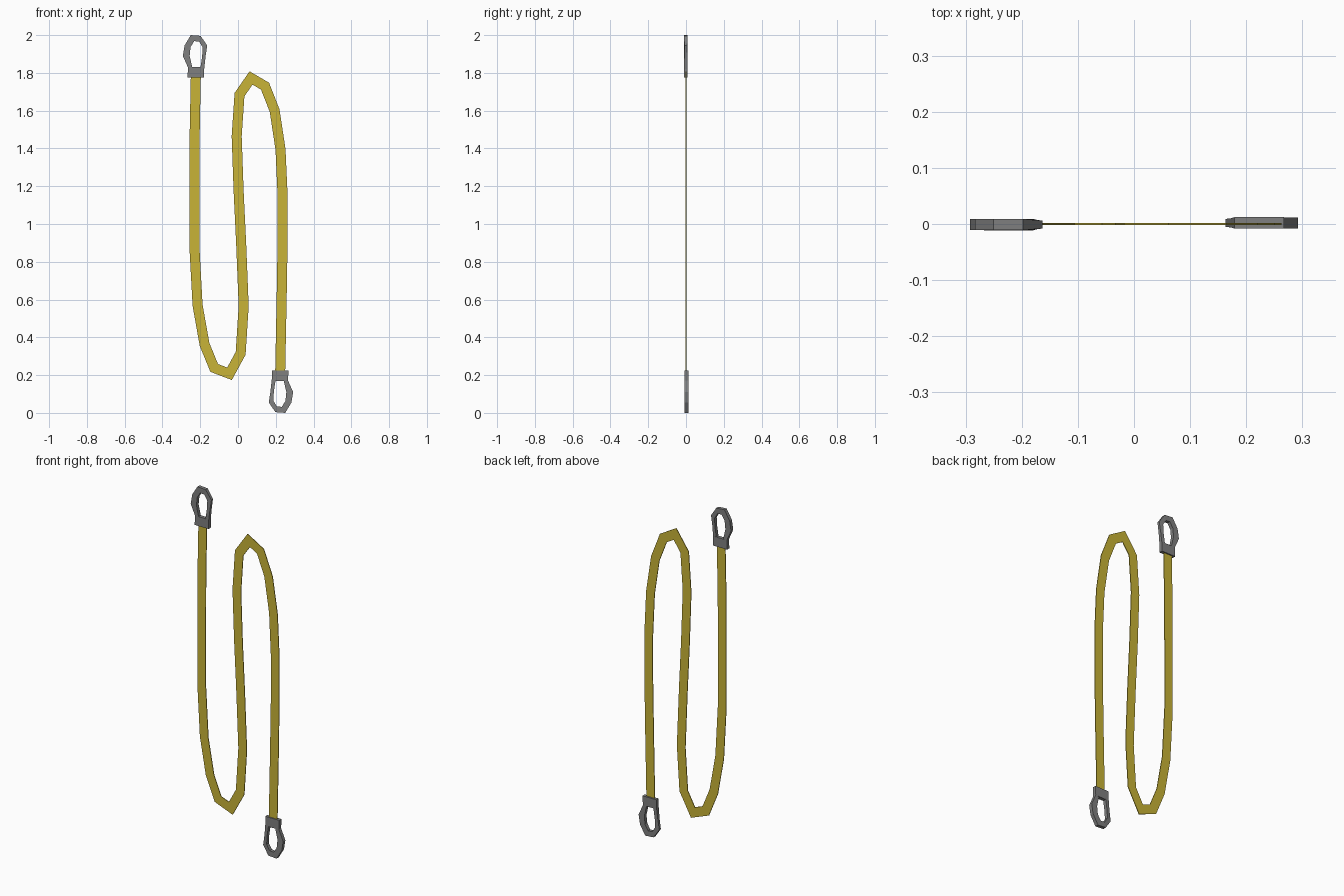
import bpy, bmesh
from mathutils import Vector

if "Cube" in bpy.data.objects:
    bpy.data.objects.remove(bpy.data.objects["Cube"])


def material(name, rgb):
    m = bpy.data.materials.new(name)
    m.diffuse_color = (*rgb, 1)
    m.use_nodes = True
    m.node_tree.nodes["Principled BSDF"].inputs["Base Color"].default_value = m.diffuse_color
    return m


yellow = material("yellow webbing", (0.58, 0.455, 0.038))
grey = material("grey metal", (0.215, 0.215, 0.215))


def band(name, left, right, depths, yc, mat):
    """Closed flat-faced band between two matching (x, z) outlines, with half depth per station."""
    bm = bmesh.new()
    rings = []
    for (lx, lz), (rx, rz), (dl, dr) in zip(left, right, depths):
        rings.append([bm.verts.new(p) for p in (
            (lx, yc - dl, lz), (rx, yc - dr, rz), (rx, yc + dr, rz), (lx, yc + dl, lz))])
    for a, b in zip(rings, rings[1:]):
        for i in range(4):
            j = (i + 1) % 4
            bm.faces.new((a[i], a[j], b[j], b[i]))
    bm.faces.new(rings[0])
    bm.faces.new(rings[-1])
    bmesh.ops.recalc_face_normals(bm, faces=bm.faces)
    me = bpy.data.meshes.new(name)
    bm.to_mesh(me)
    bm.free()
    me.materials.append(mat)
    ob = bpy.data.objects.new(name, me)
    bpy.context.collection.objects.link(ob)
    return ob


# Webbing strap: S-shaped centre line, offset to both sides with mitred corners
path = [Vector(p) for p in (
    (-.223, 1.80), (-.229, 1.50), (-.230, 1.20), (-.230, .865), (-.214, .57),
    (-.177, .362), (-.126, .238), (-.045, .207), (.014, .315), (.030, .565),
    (.017, .89), (.003, 1.18), (-.007, 1.465), (.008, 1.685), (.069, 1.773),
    (.143, 1.73), (.194, 1.60), (.225, 1.395), (.236, 1.155), (.236, .90),
    (.231, .60), (.223, .20))]
HALF = 0.0265
left, right = [], []
for i, p in enumerate(path):
    d0 = (p - path[max(i - 1, 0)]) if i else path[1] - p
    d1 = (path[i + 1] - p) if i < len(path) - 1 else d0
    n0 = Vector((-d0.y, d0.x)).normalized()
    n1 = Vector((-d1.y, d1.x)).normalized()
    n = (n0 + n1).normalized()
    off = n * (HALF / n.dot(n0))
    left.append(tuple(p + off))
    right.append(tuple(p - off))
band("strap", left, right, [(.002, .002)] * len(path), 0, yellow)

# Snap hook outlines (upper hook); the lower one is the same turned upside down
outer = [(-.261, 1.82), (-.292, 1.89), (-.283, 1.945), (-.25, 2.0),
         (-.198, 1.996), (-.163, 1.945), (-.172, 1.885), (-.179, 1.82)]
inner = [(-.24, 1.82), (-.256, 1.89), (-.251, 1.937), (-.232, 1.968),
         (-.206, 1.966), (-.187, 1.935), (-.19, 1.885), (-.2, 1.82)]
hook_depth = [(.010, .010)] * 4 + [(.010, .010), (.007, .010), (.008, .010), (.010, .010)]
collar_l = [(-.267, 1.776), (-.265, 1.83)]
collar_r = [(-.179, 1.776), (-.179, 1.83)]


def turn(points):
    return [(-x, 2 - z) for x, z in points]


for label, f, yc in (("upper", list, -.001), ("lower", turn, .002)):
    band(label + "_hook_ring", f(outer), f(inner), hook_depth, yc, grey)
    band(label + "_hook_collar", f(collar_l), f(collar_r), [(.0102, .0102)] * 2, yc, grey)
